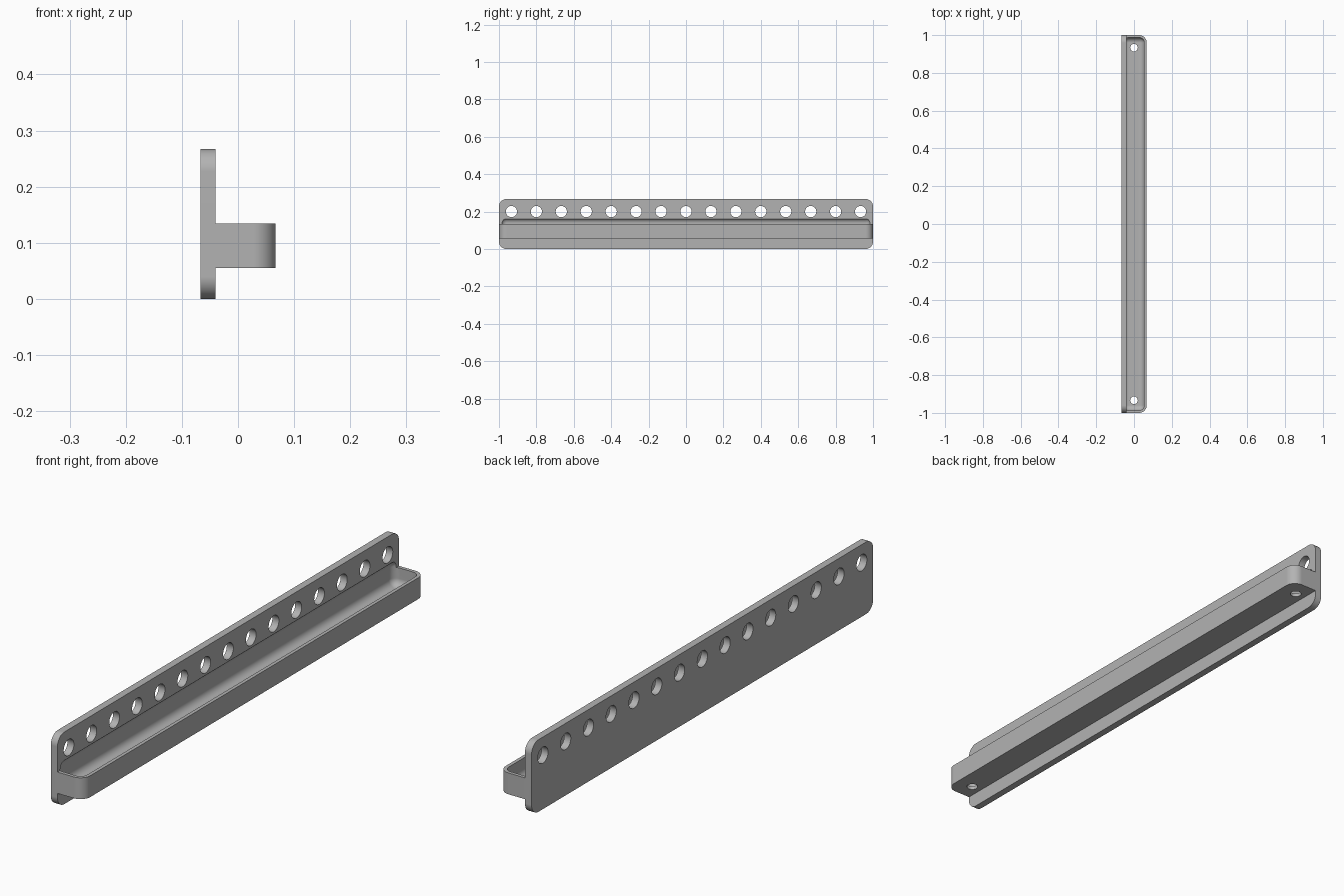
import bpy, bmesh, math
from mathutils import Matrix, Vector

if "Cube" in bpy.data.objects:
    bpy.data.objects.remove(bpy.data.objects["Cube"])

grey = bpy.data.materials.new("matte grey")
grey.use_nodes = True
colour = (0.45, 0.45, 0.45, 1)
grey.diffuse_color = colour
grey.node_tree.nodes["Principled BSDF"].inputs["Base Color"].default_value = colour


def add_object(name, bm):
    bmesh.ops.recalc_face_normals(bm, faces=bm.faces)
    mesh = bpy.data.meshes.new(name)
    bm.to_mesh(mesh)
    bm.free()
    mesh.materials.append(grey)
    obj = bpy.data.objects.new(name, mesh)
    bpy.context.collection.objects.link(obj)
    return obj


def rounded_box(name, low, high, radius, pick, segments=10):
    """Box between two corners, with the edges chosen by pick rounded."""
    low, high = Vector(low), Vector(high)
    bm = bmesh.new()
    bmesh.ops.create_cube(bm, size=1)
    bmesh.ops.scale(bm, vec=high - low, verts=bm.verts)
    bmesh.ops.translate(bm, vec=(low + high) / 2, verts=bm.verts)
    edges = [e for e in bm.edges if pick(e.verts[0].co, e.verts[1].co)]
    bmesh.ops.bevel(bm, geom=edges, offset=radius, offset_type='OFFSET',
                    segments=segments, profile=0.5, affect='EDGES')
    return add_object(name, bm)


def hole_row(name, centres, radius, depth, turn):
    """Row of cylinders used to drill holes."""
    bm = bmesh.new()
    for centre in centres:
        bmesh.ops.create_cone(bm, cap_ends=True, segments=32, radius1=radius,
                              radius2=radius, depth=depth,
                              matrix=Matrix.Translation(centre) @ turn)
    return add_object(name, bm)


def combine(target, tool, operation):
    """Apply a boolean and discard the tool."""
    mod = target.modifiers.new(tool.name, 'BOOLEAN')
    mod.operation, mod.object, mod.solver = operation, tool, 'EXACT'
    bpy.context.view_layer.objects.active = target
    bpy.ops.object.modifier_apply(modifier=mod.name)
    bpy.data.objects.remove(tool)


# Upright back plate with rounded corners
rack = rounded_box("wall_rack", (-0.067, -1, 0), (-0.04, 1, 0.267), 0.04,
                   lambda a, b: abs(a.x - b.x) > 0.01)

# Tray body, its outer vertical corners rounded, sunk slightly into the plate
tray = rounded_box("tray_body", (-0.05, -1, 0.055), (0.067, 1, 0.134), 0.04,
                   lambda a, b: abs(a.z - b.z) > 0.01 and a.x > 0)
combine(rack, tray, 'UNION')

# Soft-edged trough, which also undercuts the plate
trough = rounded_box("trough_cutter", (-0.054, -0.987, 0.068),
                     (0.054, 0.987, 0.165), 0.027, lambda a, b: True, 8)
combine(rack, trough, 'DIFFERENCE')

# Row of tool holes through the plate
sideways = Matrix.Rotation(math.pi / 2, 4, 'Y')
pitch = 2 / 15
tool_holes = hole_row("tool_hole_cutter",
                      [(-0.054, (i - 7) * pitch, 0.2) for i in range(15)],
                      0.03, 0.1, sideways)
combine(rack, tool_holes, 'DIFFERENCE')

# Drain hole at each end of the tray floor
drains = hole_row("drain_cutter", [(0, s * 7 * pitch, 0.06) for s in (-1, 1)],
                  0.02, 0.06, Matrix.Identity(4))
combine(rack, drains, 'DIFFERENCE')

# Smooth curved walls, crisp edges
bpy.ops.object.select_all(action='DESELECT')
rack.select_set(True)
bpy.context.view_layer.objects.active = rack
bpy.ops.object.shade_smooth_by_angle(angle=math.radians(30))
weighted = rack.modifiers.new("flat_face_normals", 'WEIGHTED_NORMAL')
weighted.keep_sharp = True
